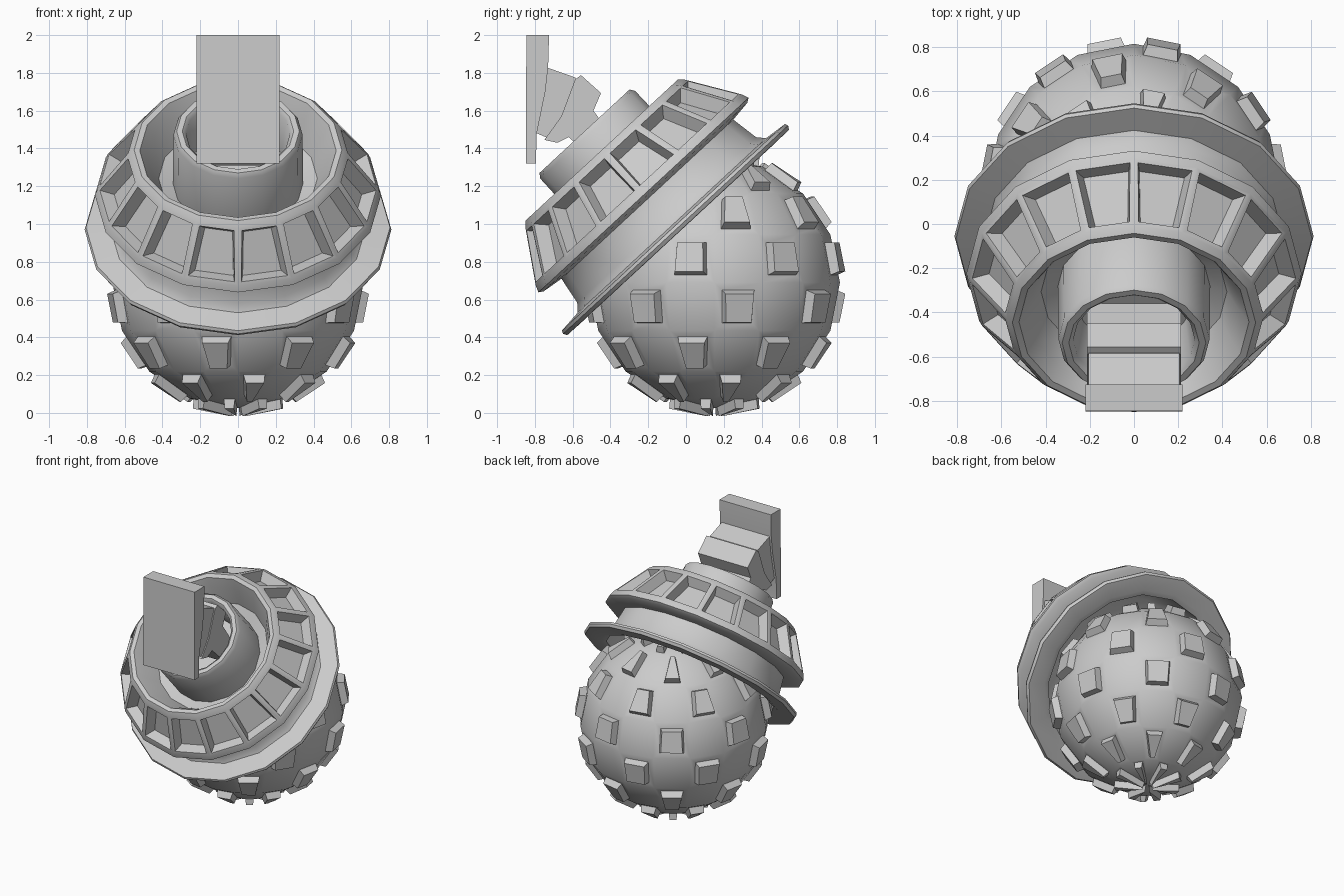
import bpy, bmesh, math
from mathutils import Matrix, Vector

if "Cube" in bpy.data.objects:
    bpy.data.objects.remove(bpy.data.objects["Cube"])

SIDES = 16
TILT = Matrix.Translation((0, -0.055, 0.97)) @ Matrix.Rotation(math.radians(42.8), 4, 'X')


def finish(bm, name, angle=35):
    bmesh.ops.recalc_face_normals(bm, faces=bm.faces)
    mesh = bpy.data.meshes.new(name)
    bm.to_mesh(mesh)
    bm.free()
    ob = bpy.data.objects.new(name, mesh)
    bpy.context.collection.objects.link(ob)
    bpy.ops.object.select_all(action='DESELECT')
    ob.select_set(True)
    bpy.context.view_layer.objects.active = ob
    bpy.ops.object.shade_smooth_by_angle(angle=math.radians(angle))
    return ob


def lathe(name, profile, closed=False, pocket_row=None):
    """Revolve (radius, height) points around the tilted axis."""
    bm = bmesh.new()
    rings = []
    for r, h in profile:
        rings.append([bm.verts.new((r * math.cos(k * math.tau / SIDES),
                                    r * math.sin(k * math.tau / SIDES), h))
                      for k in range(SIDES)])
    pockets = []
    n = len(rings)
    for i in range(n if closed else n - 1):
        a, b = rings[i], rings[(i + 1) % n]
        for k in range(SIDES):
            j = (k + 1) % SIDES
            f = bm.faces.new((a[k], a[j], b[j], b[k]))
            if i == pocket_row:
                pockets.append(f)
    bmesh.ops.remove_doubles(bm, verts=bm.verts, dist=0.0005)
    bmesh.ops.recalc_face_normals(bm, faces=bm.faces)
    if pockets:
        bmesh.ops.inset_individual(bm, faces=pockets, thickness=0.028, depth=0)
        bmesh.ops.inset_individual(bm, faces=pockets, thickness=0.028, depth=-0.075)
    bm.transform(TILT)
    return finish(bm, name, 40)


def slab(name, points, half_width):
    """Extrude a (y, z) outline across x."""
    bm = bmesh.new()
    face = bm.faces.new([bm.verts.new((-half_width, y, z)) for y, z in points])
    out = bmesh.ops.extrude_face_region(bm, geom=[face])
    bmesh.ops.translate(bm, vec=(2 * half_width, 0, 0),
                        verts=[g for g in out['geom'] if isinstance(g, bmesh.types.BMVert)])
    return finish(bm, name, 30)


# Studded ball: checkerboard of raised studs
bm = bmesh.new()
bmesh.ops.create_uvsphere(bm, u_segments=16, v_segments=8, radius=0.665)
step = math.radians(22.5)
studs = []
for f in bm.faces:
    c = f.calc_center_median()
    lon = math.floor((math.atan2(c.y, c.x) % math.tau) / step)
    lat = math.floor((math.asin(c.z / c.length) + math.pi / 2) / step)
    if (lon + lat) % 2:
        studs.append(f)
for f in studs:
    size = math.sqrt(f.calc_area())
    bmesh.ops.inset_individual(bm, faces=[f], thickness=0.23 * size, depth=0)
    bmesh.ops.inset_individual(bm, faces=[f], thickness=0.06 * size, depth=0.05)
bmesh.ops.translate(bm, verts=bm.verts, vec=(0, 0.15, 0.69))
finish(bm, "studded_ball", 35)

# Flange and pocketed drum
lathe("drum", [
    (0.60, 0.20), (0.64, -0.01), (0.68, -0.022), (0.80, -0.02), (0.812, 0.0),
    (0.805, 0.017), (0.68, 0.03), (0.645, 0.07), (0.62, 0.22), (0.735, 0.235),
    (0.758, 0.25), (0.745, 0.285), (0.575, 0.55), (0.55, 0.575), (0.52, 0.57),
    (0.48, 0.50), (0.42, 0.37), (0.33, 0.33), (0.33, 0.29), (0.52, 0.27)],
    closed=True, pocket_row=11)

# Hollow socket in the middle of the drum
lathe("socket", [
    (0.345, 0.31), (0.342, 0.685), (0.325, 0.71), (0.295, 0.71), (0.275, 0.69),
    (0.25, 0.46), (0.0, 0.46)])

# Grip plate and the wedge links that carry it
slab("grip_plate", [
    (-0.845, 2.0), (-0.725, 2.0), (-0.73, 1.83), (-0.745, 1.70), (-0.79, 1.48),
    (-0.795, 1.32), (-0.848, 1.32)], 0.22)
slab("outer_link", [
    (-0.74, 1.83), (-0.585, 1.775), (-0.565, 1.72), (-0.64, 1.55), (-0.72, 1.45),
    (-0.79, 1.48)], 0.205)
slab("inner_link", [
    (-0.587, 1.765), (-0.556, 1.788), (-0.45, 1.693), (-0.49, 1.60), (-0.36, 1.42),
    (-0.46, 1.31), (-0.62, 1.46), (-0.68, 1.43), (-0.75, 1.445), (-0.66, 1.57)], 0.213)
